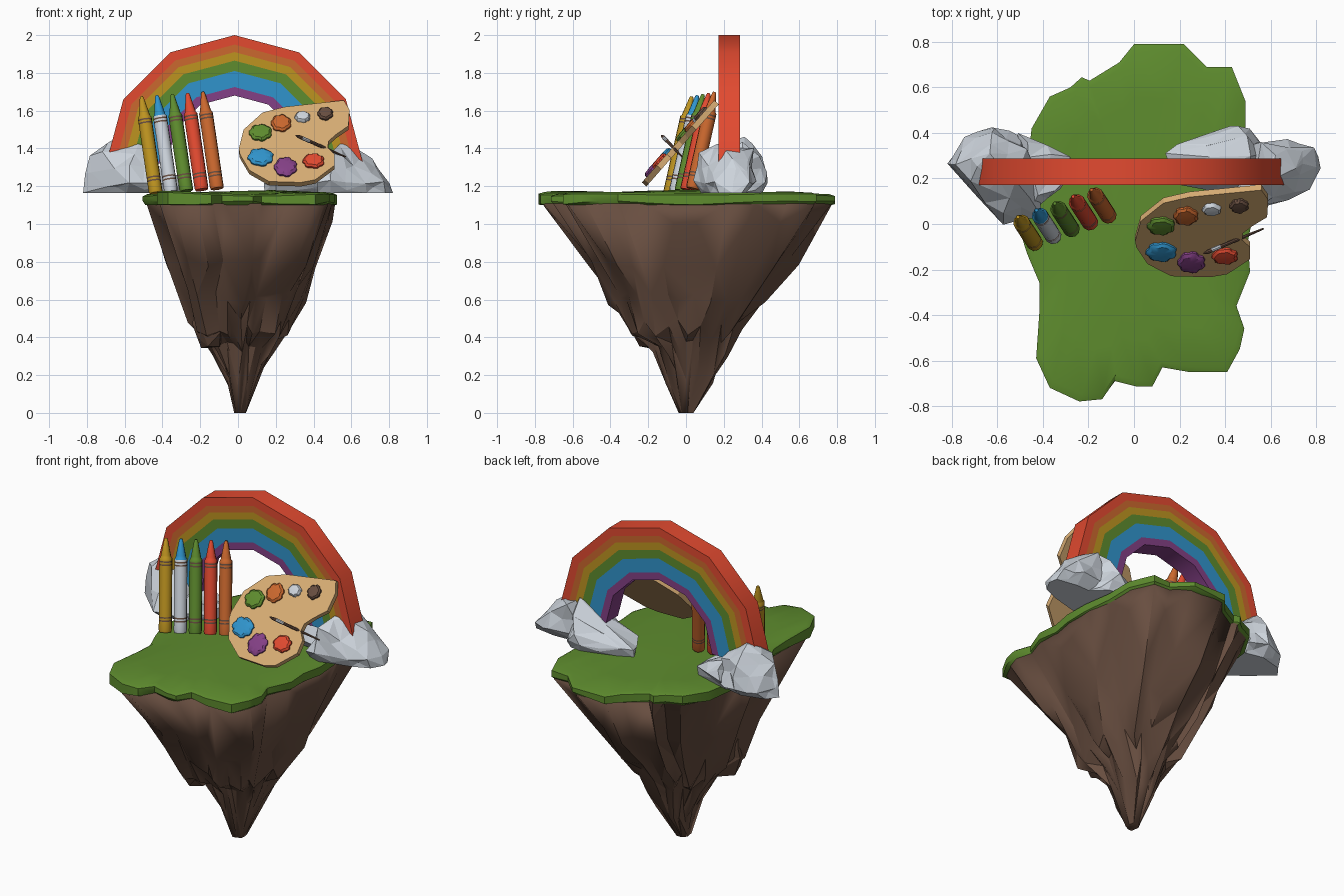
import bpy, bmesh, math, random
from mathutils import Vector

random.seed(4)
cube = bpy.data.objects.get("Cube")
if cube:
    bpy.data.objects.remove(cube, do_unlink=True)


def material(name, rgb):
    lin = [((c / 255 + 0.055) / 1.055) ** 2.4 for c in rgb] + [1.0]
    m = bpy.data.materials.new(name)
    m.use_nodes = True
    m.diffuse_color = lin
    bsdf = m.node_tree.nodes["Principled BSDF"]
    bsdf.inputs["Base Color"].default_value = lin
    bsdf.inputs["Roughness"].default_value = 0.9
    return m


RED = material("red", (226, 74, 48))
ORANGE = material("orange", (203, 104, 46))
YELLOW = material("yellow", (190, 148, 32))
GREEN = material("green", (94, 140, 46))
BLUE = material("blue", (48, 148, 204))
PURPLE = material("purple", (132, 64, 134))
STONE = material("pale_grey", (205, 212, 220))
TAN = material("tan", (216, 173, 116))
BROWN = material("brown", (104, 78, 64))


def build(name, bm, mats, smooth=None):
    bmesh.ops.recalc_face_normals(bm, faces=bm.faces[:])
    mesh = bpy.data.meshes.new(name)
    bm.to_mesh(mesh)
    bm.free()
    for m in mats:
        mesh.materials.append(m)
    ob = bpy.data.objects.new(name, mesh)
    bpy.context.collection.objects.link(ob)
    if smooth:
        bpy.ops.object.select_all(action='DESELECT')
        ob.select_set(True)
        bpy.context.view_layer.objects.active = ob
        bpy.ops.object.shade_smooth_by_angle(angle=math.radians(smooth))
    return ob


def loft(bm, rings, rule=None):
    """Bridge closed rings of points and cap both ends; rule gives the material per strip."""
    rule = rule or [0] * len(rings)
    vs = [[bm.verts.new(p) for p in ring] for ring in rings]
    n = len(vs[0])
    for k in range(len(vs) - 1):
        for i in range(n):
            j = (i + 1) % n
            f = bm.faces.new((vs[k][i], vs[k][j], vs[k + 1][j], vs[k + 1][i]))
            f.material_index = rule[k]
    bm.faces.new(vs[0][::-1]).material_index = rule[0]
    bm.faces.new(vs[-1]).material_index = rule[-1]


# Island outline, seen from above
outline = [(0, .79), (.22, .79), (.32, .69), (.43, .69), (.49, .54), (.49, .37),
           (.52, .2), (.525, .05), (.50, -.08), (.51, -.21), (.45, -.36), (.485, -.46),
           (.465, -.55), (.41, -.65), (.24, -.65), (.125, -.63), (.08, -.715),
           (.015, -.715), (-.085, -.69), (-.14, -.77), (-.24, -.78), (-.37, -.72),
           (-.43, -.59), (-.415, -.375), (-.415, -.26), (-.47, -.13), (-.505, -.02),
           (-.5, .15), (-.46, .33), (-.45, .42), (-.37, .56), (-.28, .60),
           (-.23, .645), (-.195, .63), (-.065, .71)]


def ground(x, y):
    return 1.168 + .012 * math.sin(5 * x + 1) * math.cos(4 * y)


# Grass layer with a gently rolling top
bm = bmesh.new()
rings = [[(x * .97, y * .97, 1.10) for x, y in outline],
         [(x, y, 1.112 + .01 * math.sin(9 * x + 7 * y)) for x, y in outline],
         [(x, y, ground(x, y) - .010) for x, y in outline]]
for s in (.96, .7, .35):
    rings.append([(x * s, y * s, ground(x * s, y * s)) for x, y in outline])
loft(bm, rings)
build("grass_top", bm, [GREEN], 35)

# Hanging rock: the outline shrinks level by level (z, x min, x max, y min, y max)
levels = [(1.11, -.495, .505, -.77, .775), (1.02, -.465, .49, -.715, .735),
          (.8, -.385, .42, -.56, .61), (.6, -.305, .335, -.43, .45),
          (.45, -.25, .265, -.33, .31), (.34, -.15, .185, -.19, .235),
          (.2, -.065, .115, -.12, .165), (0, -.02, .04, -.04, .045)]
ridge = [random.uniform(.88, 1.04) for _ in outline]
bm = bmesh.new()
rings = []
for k, (z, x0, x1, y0, y1) in enumerate(levels):
    rough = min(1, k / 3) if k < len(levels) - 1 else 0
    ring = []
    for r, (x, y) in zip(ridge, outline):
        s = 1 + rough * (r * random.uniform(.95, 1.05) - 1)
        dz = rough * random.uniform(-.045, .045)
        ring.append(((x0 + x1 + x / .515 * (x1 - x0) * s) / 2,
                     (y0 + y1 + y / .785 * (y1 - y0) * s) / 2, z + dz))
    rings.append(ring)
loft(bm, rings)
bmesh.ops.triangulate(bm, faces=bm.faces[:])
rock = build("hanging_rock", bm, [BROWN], 28)
dec = rock.modifiers.new("chunky_facets", 'DECIMATE')
dec.ratio = .65


# Chunks of stone: convex hulls with roughened facets
def chunk(name, points, mat, rough, floor):
    bm = bmesh.new()
    for p in points:
        bm.verts.new(p)
    bmesh.ops.convex_hull(bm, input=bm.verts[:])
    loose = [v for v in bm.verts if not v.link_faces]
    bmesh.ops.delete(bm, geom=loose, context='VERTS')
    long_edges = [e for e in bm.edges if e.calc_length() > .13]
    bmesh.ops.subdivide_edges(bm, edges=long_edges, cuts=1)
    bmesh.ops.triangulate(bm, faces=bm.faces[:])
    for v in bm.verts:
        if v.co.z > floor:
            v.co += Vector([random.uniform(-rough, rough) for _ in range(3)])
    build(name, bm, [mat])


def boulder(name, rim, upper):
    """The rim bulges a little above a base that is tucked in from front and back."""
    mid = sum(y for _, y in rim) / len(rim)
    base = [(x, mid + (y - mid) * .72, 1.165) for x, y in rim]
    chunk(name, base + [(x * .985, y, 1.22) for x, y in rim] + upper, STONE, .014, 1.17)


boulder("right_boulder",
        [(-.82, .28), (-.7, .13), (-.59, .01), (-.42, .04), (-.40, .2), (-.5, .38), (-.63, .42), (-.77, .37)],
        [(-.78, .26, 1.36), (-.63, .3, 1.47), (-.52, .2, 1.43), (-.55, .1, 1.38),
         (-.63, .4, 1.37), (-.48, .32, 1.35), (-.73, .18, 1.38)])
boulder("right_boulder_foot",
        [(-.5, .04), (-.37, .1), (-.30, .2), (-.28, .3), (-.4, .33), (-.52, .4)],
        [(-.42, .12, 1.31), (-.38, .22, 1.29), (-.45, .3, 1.32)])
boulder("left_boulder",
        [(.82, .26), (.81, .33), (.68, .36), (.45, .35), (.42, .06), (.49, .03), (.68, .1), (.78, .16)],
        [(.60, .2, 1.41), (.70, .25, 1.36), (.66, .32, 1.35), (.55, .35, 1.40),
         (.50, .08, 1.39), (.54, .16, 1.42), (.62, .11, 1.32)])
boulder("left_boulder_foot",
        [(.14, .3), (.2, .18), (.55, .12), (.6, .3), (.51, .42), (.44, .44), (.35, .39), (.2, .34)],
        [(.49, .38, 1.36), (.52, .31, 1.43), (.5, .22, 1.38), (.35, .29, 1.25), (.46, .43, 1.26)])

# Broken spur low on the hanging rock
chunk("rock_spur",
      [(-.20, -.19, .34), (-.155, -.25, .345), (-.09, -.20, .35), (-.10, -.08, .36),
       (-.235, -.18, .46), (-.20, -.29, .44), (-.10, -.29, .42),
       (-.24, -.16, .6), (-.15, -.32, .56), (-.02, -.2, .6)], BROWN, .008, 0)

# Rainbow: nested six-segment arches
radii = [.68, .63, .59, .545, .49, .405, .36]
bands = [("red", RED), ("orange", ORANGE), ("yellow", YELLOW), ("green", GREEN),
         ("blue", BLUE), ("purple", PURPLE)]
for (label, mat), ro, ri in zip(bands, radii, radii[1:]):
    bm = bmesh.new()
    rings = []
    for k in range(7):
        a = math.radians(30 * k)
        rings.append([(-.018 + r * math.cos(a), y, 1.32 + r * math.sin(a))
                      for r, y in ((ro, .172), (ro, .287), (ri, .287), (ri, .172))])
    loft(bm, rings)
    build("rainbow_" + label, bm, [mat], 40)


# Turned shapes along an axis: profile of (radius, distance)
def turned(name, start, end, profile, mats, rule, sides=10, smooth=40):
    start, end = Vector(start), Vector(end)
    axis = (end - start).normalized()
    u = axis.orthogonal().normalized()
    w = axis.cross(u)
    bm = bmesh.new()
    rings = []
    for r, d in profile:
        rings.append([start + axis * d + (u * math.cos(a) + w * math.sin(a)) * r
                      for a in (2 * math.pi * i / sides for i in range(sides))])
    loft(bm, rings, rule)
    build(name, bm, mats, smooth)


# Crayons: body, two pairs of thin rings, shouldered tip
crayon = [(.034, 0), (.037, .012), (.037, .062), (.037, .070), (.037, .080), (.037, .088),
          (.037, .378), (.037, .386), (.037, .396), (.037, .404), (.037, .415),
          (.030, .424), (.028, .436), (.011, .522), (.007, .530)]
rule = [0, 0, 1, 0, 1, 0, 1, 0, 1, 0, 2, 2, 2, 2]
kinds = [("yellow", YELLOW, YELLOW), ("white", STONE, BLUE), ("green", GREEN, GREEN),
         ("red", RED, RED), ("orange", ORANGE, ORANGE)]
for i, (label, body, tip) in enumerate(kinds):
    base = Vector((-.435 + .081 * i, -.085 + .03 * i, 1.163 + .006 * i))
    turned("crayon_" + label, base, base + Vector((-.075, .115, .51)), crayon, [body, BROWN, tip], rule)

# Palette: tilted board with a thumb notch
N = Vector((0, -.75, .66))
V = Vector((0, .66, .75))


def on_board(x, z):
    return Vector((x, -.225 + .88 * (z - 1.23), z))


board = [(.005, 1.40), (.03, 1.50), (.13, 1.59), (.245, 1.62), (.56, 1.655), (.59, 1.605),
         (.585, 1.52), (.52, 1.475), (.48, 1.44), (.475, 1.405), (.51, 1.37), (.51, 1.31),
         (.41, 1.235), (.335, 1.22), (.165, 1.225), (.06, 1.285), (.01, 1.37)]
bm = bmesh.new()
loft(bm, [[on_board(x, z) for x, z in board], [on_board(x, z) - N * .032 for x, z in board]])
build("palette_board", bm, [TAN])

# Paint dabs: scalloped domed blobs (colour, x, z, half width, half height)
dabs = [("green", GREEN, .12, 1.48, .062, .058), ("orange", ORANGE, .228, 1.53, .056, .06),
        ("white", STONE, .342, 1.563, .042, .038), ("brown", BROWN, .462, 1.58, .042, .045),
        ("red", RED, .40, 1.33, .058, .052), ("purple", PURPLE, .252, 1.298, .062, .068),
        ("blue", BLUE, .12, 1.35, .070, .062)]
for label, mat, x, z, rx, rv in dabs:
    c = on_board(x, z)
    wob = [random.uniform(.84, .92) + .1 * (i % 3 > 0) for i in range(21)]
    bm = bmesh.new()
    rings = []
    for s, h in ((1, -.005), (1, .010), (.8, .020), (.35, .022)):
        rings.append([c + N * h + Vector((rx * s * q * math.cos(i * math.tau / 21), 0, 0))
                      + V * (rv * s * q * math.sin(i * math.tau / 21)) for i, q in enumerate(wob)])
    loft(bm, rings)
    build("paint_dab_" + label, bm, [mat], 35)

# Paint brush: bristles, ferrule, tapering handle
turned("paint_brush", (.305, -.13, 1.47), (.57, -.02, 1.355),
       [(.002, 0), (.009, .02), (.010, .04), (.010, .085), (.009, .09), (.008, .17), (.004, .308)],
       [BROWN, STONE], [0, 0, 1, 0, 0, 0], sides=8)
